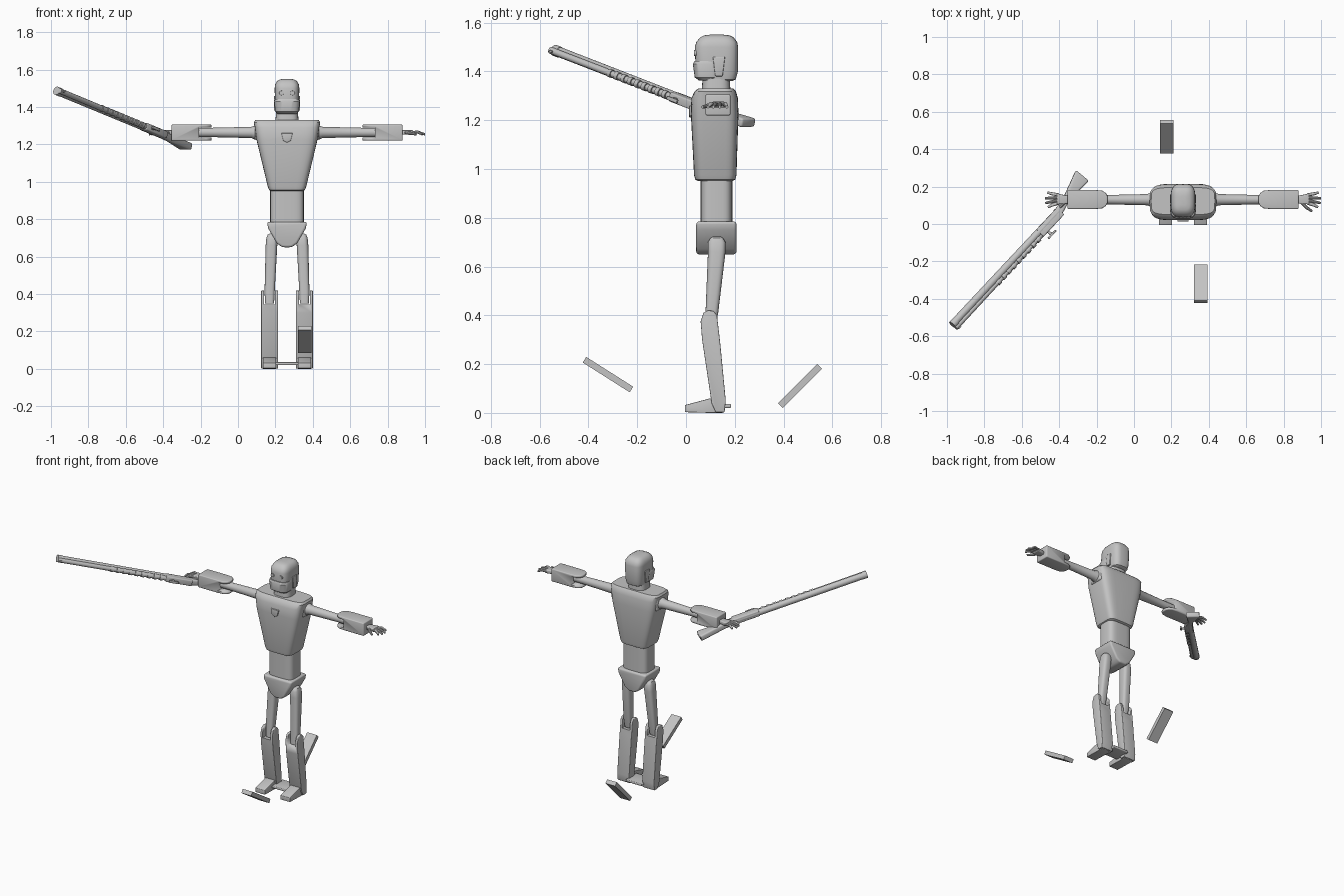
import bpy, bmesh
from math import sin, cos, pi, radians
from mathutils import Vector

if "Cube" in bpy.data.objects:
    bpy.data.objects.remove(bpy.data.objects["Cube"], do_unlink=True)

grey = bpy.data.materials.new("plain grey")
grey.use_nodes = True
COLOR = (0.55, 0.55, 0.55, 1)
grey.diffuse_color = COLOR
grey.node_tree.nodes["Principled BSDF"].inputs["Base Color"].default_value = COLOR

CX = 0.262          # centre line of the figure
ARM = (0.13, 1.264)  # y and z of the arm axis


def apply(ob, kind, **settings):
    bpy.context.view_layer.objects.active = ob
    mod = ob.modifiers.new(kind, kind)
    for key, value in settings.items():
        setattr(mod, key, value)
    bpy.ops.object.modifier_apply(modifier=mod.name)


def loft(name, rings, bevel=0, angle=35):
    """Skin a list of closed rings and cap both ends."""
    bm = bmesh.new()
    loops = [[bm.verts.new(p) for p in ring] for ring in rings]
    n = len(loops[0])
    for a, b in zip(loops, loops[1:]):
        for i in range(n):
            j = (i + 1) % n
            bm.faces.new((a[i], a[j], b[j], b[i]))
    bm.faces.new(loops[0])
    bm.faces.new(loops[-1])
    bmesh.ops.recalc_face_normals(bm, faces=bm.faces)
    mesh = bpy.data.meshes.new(name)
    bm.to_mesh(mesh)
    bm.free()
    mesh.materials.append(grey)
    ob = bpy.data.objects.new(name, mesh)
    bpy.context.collection.objects.link(ob)
    if bevel:
        apply(ob, 'BEVEL', width=bevel, segments=3, limit_method='ANGLE', angle_limit=radians(35))
    bpy.ops.object.select_all(action='DESELECT')
    ob.select_set(True)
    bpy.context.view_layer.objects.active = ob
    bpy.ops.object.shade_smooth_by_angle(angle=radians(angle))
    return ob


def prism(name, pts, axis, lo, hi, bevel=0):
    """Extrude a 2D profile along one axis."""
    place = {'X': lambda u, v, t: (t, u, v),
             'Y': lambda u, v, t: (u, t, v),
             'Z': lambda u, v, t: (u, v, t)}[axis]
    return loft(name, [[place(u, v, t) for u, v in pts] for t in (lo, hi)], bevel)


def rect(u0, u1, v0, v1):
    return [(u0, v0), (u1, v0), (u1, v1), (u0, v1)]


def body(name, sections, power=4, sides=40):
    """Rounded-box sections: (z, centre x, half width, y front, y back)."""
    def sq(c):
        return (1 if c > 0 else -1) * abs(c) ** (2 / power)
    rings = []
    for z, x, hx, y0, y1 in sections:
        rings.append([(x + hx * sq(cos(2 * pi * i / sides)),
                       (y0 + y1) / 2 + (y1 - y0) / 2 * sq(sin(2 * pi * i / sides)), z)
                      for i in range(sides)])
    return loft(name, rings)


def tube(name, stations, sides=20):
    """Round tube through (point, radius) stations."""
    pts = [Vector(p) for p, r in stations]
    q = (pts[-1] - pts[0]).to_track_quat('Z', 'Y')
    return loft(name, [[p + q @ Vector((r * cos(2 * pi * i / sides), r * sin(2 * pi * i / sides), 0))
                        for i in range(sides)] for p, (_, r) in zip(pts, stations)])


def cut(ob, cutter):
    cutter.hide_render = True
    apply(ob, 'BOOLEAN', operation='DIFFERENCE', object=cutter, solver='EXACT')
    bpy.data.objects.remove(cutter, do_unlink=True)


# Trunk
body("torso", [(0.95, CX, 0.085, 0.05, 0.19), (0.957, CX, 0.096, 0.038, 0.202),
               (0.975, CX, 0.103, 0.033, 0.207), (1.225, CX, 0.163, 0.02, 0.215),
               (1.29, CX, 0.172, 0.022, 0.213), (1.318, CX, 0.178, 0.035, 0.205),
               (1.33, CX, 0.17, 0.05, 0.195)], 5)
body("waist", [(0.77, CX, 0.09, 0.06, 0.19), (0.96, CX, 0.09, 0.06, 0.19)])
half = [(0, 0.65), (0.025, 0.65), (0.055, 0.672), (0.1, 0.75), (0.108, 0.785)]
prism("pelvis", [(CX + u, v) for u, v in half] + [(CX - u, v) for u, v in half[:0:-1]],
      'Y', 0.042, 0.207, 0.012)
prism("chest_badge", [(CX + u, z) for u, z in ((-0.03, 1.26), (-0.02, 1.22), (0, 1.21),
                                             (0.02, 1.22), (0.03, 1.26))], 'Y', 0.013, 0.035, 0.003)

# Head
body("neck", [(1.32, CX, 0.062, 0.065, 0.182), (1.38, CX, 0.058, 0.068, 0.18)], 3)
body("head", [(1.36, CX, 0.045, 0.075, 0.19), (1.368, CX, 0.058, 0.05, 0.204),
              (1.40, CX, 0.064, 0.04, 0.213), (1.50, CX, 0.066, 0.036, 0.214),
              (1.52, CX, 0.064, 0.042, 0.21), (1.54, CX, 0.052, 0.058, 0.195),
              (1.548, CX, 0.036, 0.075, 0.178), (1.551, CX, 0.015, 0.1, 0.15)], 3.4)
body("jaw_guard", [(1.362, CX, 0.05, 0.055, 0.13), (1.375, CX, 0.063, 0.036, 0.14),
                   (1.43, CX, 0.069, 0.028, 0.14), (1.442, CX, 0.064, 0.034, 0.135)], 3.4)

# Foot link
prism("foot_link", rect(CX - 0.06, CX + 0.06, 0.07, 0.185), 'Z', 0.02, 0.036, 0.005)

shin = [(0.06, 0.375), (0.072, 0.411), (0.09, 0.42), (0.113, 0.418), (0.127, 0.4), (0.14, 0.29),
        (0.163, 0.05), (0.158, 0.002), (0.122, 0.002), (0.105, 0.04), (0.066, 0.3)]
foot = [(-0.005, 0.003), (-0.005, 0.032), (0.1, 0.06), (0.15, 0.06), (0.15, 0), (0.1, 0)]
elbow = [(0.403, 0.115), (0.403, 0.147), (0.412, 0.165), (0.432, 0.178), (0.47, 0.182),
         (0.618, 0.182), (0.618, 0.08), (0.47, 0.08), (0.432, 0.084), (0.412, 0.097)]

for side, k in (("left", 1), ("right", -1)):
    def X(u):
        return CX + k * u

    y, z = ARM
    # Head fittings
    tube(side + "_eye", [((X(0.03), 0.05, 1.475), 0.013), ((X(0.03), 0.033, 1.475), 0.012)])
    prism(side + "_ear_plate", [(0.11, 1.46), (0.16, 1.46), (0.15, 1.38), (0.12, 1.38)],
          'X', X(0.055), X(0.07), 0.004)

    # Leg
    tube(side + "_hip_joint", [((X(0.045), 0.125, 0.7), 0.026), ((X(0.085), 0.125, 0.685), 0.026)])
    body(side + "_thigh", [(0.35, X(0.093), 0.024, 0.078, 0.12), (0.41, X(0.093), 0.027, 0.08, 0.132),
                           (0.66, X(0.083), 0.031, 0.09, 0.162), (0.7, X(0.08), 0.03, 0.09, 0.162),
                           (0.717, X(0.079), 0.024, 0.1, 0.152), (0.724, X(0.079), 0.012, 0.113, 0.14)], 3)
    leg = prism(side + "_lower_leg", shin, 'X', X(0.048), X(0.138), 0.004)
    cut(leg, prism("knee_slot", rect(0, 0.2, 0.345, 0.5), 'X', X(0.064), X(0.122)))
    prism(side + "_foot", foot, 'X', X(0.058), X(0.129), 0.003)

    # Arm
    prism(side + "_shoulder_socket", rect(0.08, 0.18, 1.222, 1.31), 'X', X(0.13), X(0.172), 0.012)
    tube(side + "_upper_arm", [((X(0.14), y, z), 0.042), ((X(0.17), y, z), 0.039), ((X(0.19), y, z), 0.03),
                               ((X(0.4), y, z), 0.025), ((X(0.48), y, z), 0.025)])
    forearm = prism(side + "_forearm", [(X(u), v) for u, v in elbow], 'Z', 1.22, 1.306, 0.006)
    cut(forearm, prism("elbow_slot", rect(X(0.38), X(0.47), 0, 0.3), 'Z', 1.236, 1.291))

    # Hand
    prism(side + "_palm", [(X(0.61), 0.11), (X(0.61), 0.15), (X(0.675), 0.163), (X(0.675), 0.105)],
          'Z', z - 0.012, z + 0.012, 0.006)
    for i, (reach, spread) in enumerate(((0.722, 0.09), (0.736, 0.112), (0.738, 0.138), (0.725, 0.168))):
        root = 0.112 + 0.0145 * i
        tube(f"{side}_finger_{i + 1}", [((X(0.665), root, z), 0.0085),
                                        ((X(0.7), (root + spread) / 2, z + 0.002), 0.0085),
                                        ((X(reach), spread, z - 0.01), 0.006)], 10)
    tube(side + "_thumb", [((X(0.635), 0.115, z), 0.01), ((X(0.66), 0.088, z - 0.005), 0.009),
                           ((X(0.69), 0.068, z - 0.01), 0.006)], 10)

# Long gun lying on its side: s runs back from the muzzle, n across, w through
TIP = Vector((-0.965, -0.545, 1.487))
D = Vector((-0.657, -0.703, 0.272)).normalized()
N = Vector((0.73, -0.683, 0)).normalized()
W = D.cross(N)


def G(s, n, w=0):
    return TIP - D * s + N * n + W * w


def gun_plate(name, pts, w, bevel=0):
    return loft(name, [[G(s, n, t) for s, n in pts] for t in (-w, w)], bevel)


tube("gun_barrel", [(G(0, -0.009), 0.021), (G(0.86, -0.009), 0.02)])
tube("gun_upper_tube", [(G(0, 0.015), 0.014), (G(0.84, 0.01), 0.014)])
tube("muzzle_ring", [(G(0.0, -0.008), 0.023), (G(0.03, -0.008), 0.023)])
gun_plate("muzzle_sight", rect(0.008, 0.025, 0.02, 0.034), 0.004)
for i in range(9):
    tube(f"gun_rib_{i + 1}", [(G(0.34 + 0.04 * i, 0.014), 0.017), (G(0.36 + 0.04 * i, 0.014), 0.017)])
gun_plate("gun_receiver", rect(0.7, 0.87, -0.028, 0.026), 0.019, 0.006)
gun_plate("gun_sight_post", rect(0.735, 0.75, 0.02, 0.05), 0.006, 0.002)
gun_plate("gun_sight_bar", rect(0.715, 0.775, 0.045, 0.056), 0.008, 0.003)
gun_plate("gun_stock", [(0.85, -0.028), (0.93, -0.037), (1.095, -0.09), (1.1, 0),
                        (0.95, -0.006), (0.85, 0.02)], 0.019, 0.01)

# Two loose slabs, tilted about the x axis
for name, u, y, z, tilt in (("front_slab", 0.096, -0.32, 0.157, -32.4), ("rear_slab", -0.087, 0.467, 0.11, 45)):
    c, s = cos(radians(tilt)), sin(radians(tilt))
    prism(name, [(y + a * c - b * s, z + a * s + b * c) for a, b in rect(-0.114, 0.114, -0.0135, 0.0135)],
          'X', CX + u - 0.036, CX + u + 0.036)
